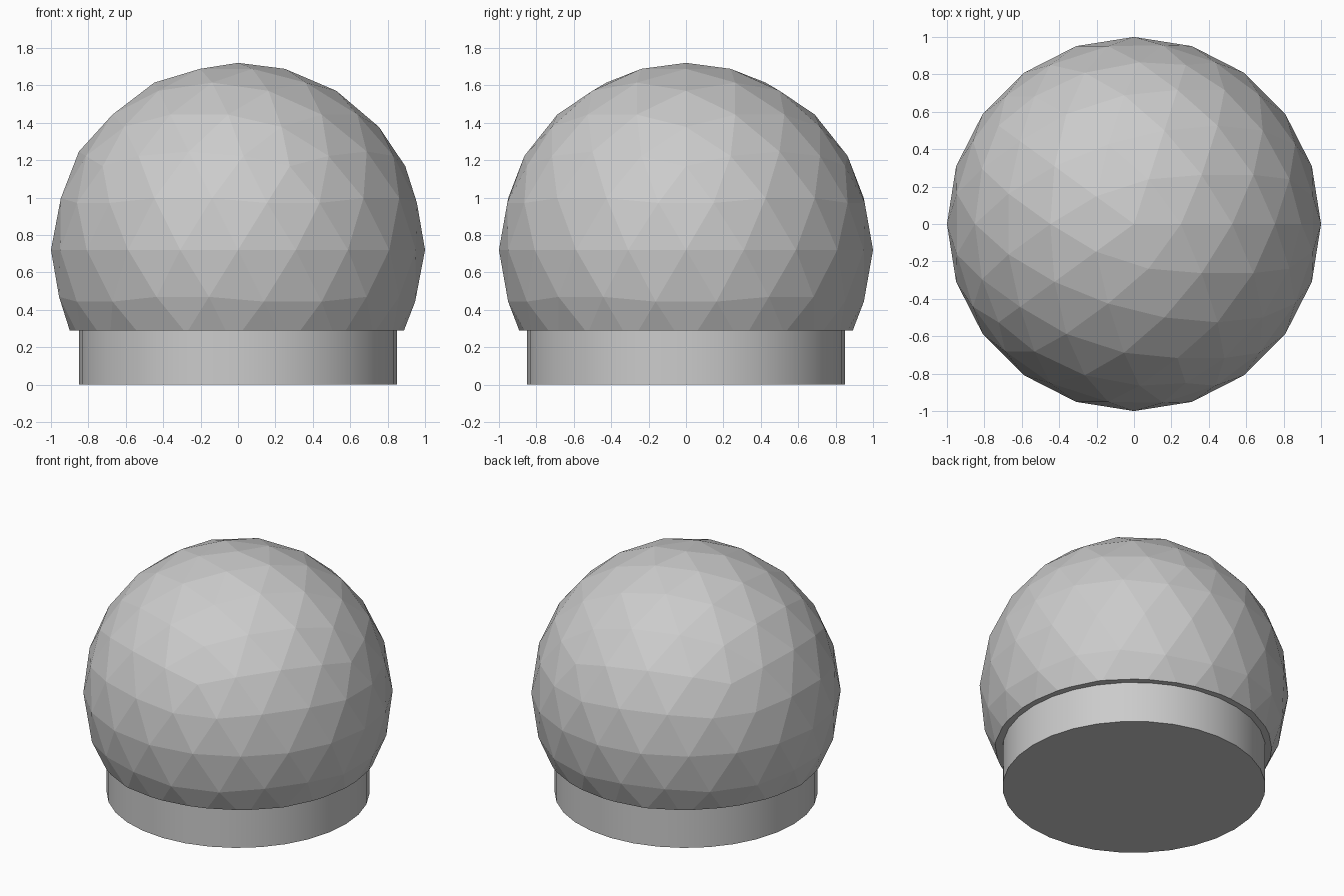
import bpy
import bmesh

cube = bpy.data.objects.get("Cube")
if cube:
    bpy.data.objects.remove(cube, do_unlink=True)

CENTRE_Z = 0.72   # height of the dome's centre
RIM_Z = 0.29      # where the dome meets the base

grey = bpy.data.materials.new("plain_grey")
grey.use_nodes = True
colour = (0.6, 0.6, 0.6, 1)
grey.diffuse_color = colour
grey.node_tree.nodes["Principled BSDF"].inputs["Base Color"].default_value = colour

# Faceted dome: a sphere cut flat and closed at the rim
bpy.ops.mesh.primitive_ico_sphere_add(subdivisions=3, radius=1, location=(0, 0, CENTRE_Z))
dome = bpy.context.object
dome.name = "dome"
dome.data.materials.append(grey)
bm = bmesh.new()
bm.from_mesh(dome.data)
cut = bmesh.ops.bisect_plane(
    bm, geom=bm.verts[:] + bm.edges[:] + bm.faces[:],
    plane_co=(0, 0, RIM_Z - CENTRE_Z), plane_no=(0, 0, 1), clear_inner=True)
rim = [e for e in cut["geom_cut"] if isinstance(e, bmesh.types.BMEdge)]
bmesh.ops.contextual_create(bm, geom=rim)
bmesh.ops.recalc_face_normals(bm, faces=bm.faces[:])
bm.to_mesh(dome.data)
bm.free()

# Round base with smooth sides
bpy.ops.mesh.primitive_cylinder_add(vertices=32, radius=0.85, depth=RIM_Z,
                                    location=(0, 0, RIM_Z / 2))
base = bpy.context.object
base.name = "base"
base.data.materials.append(grey)
bpy.ops.object.shade_smooth_by_angle()
